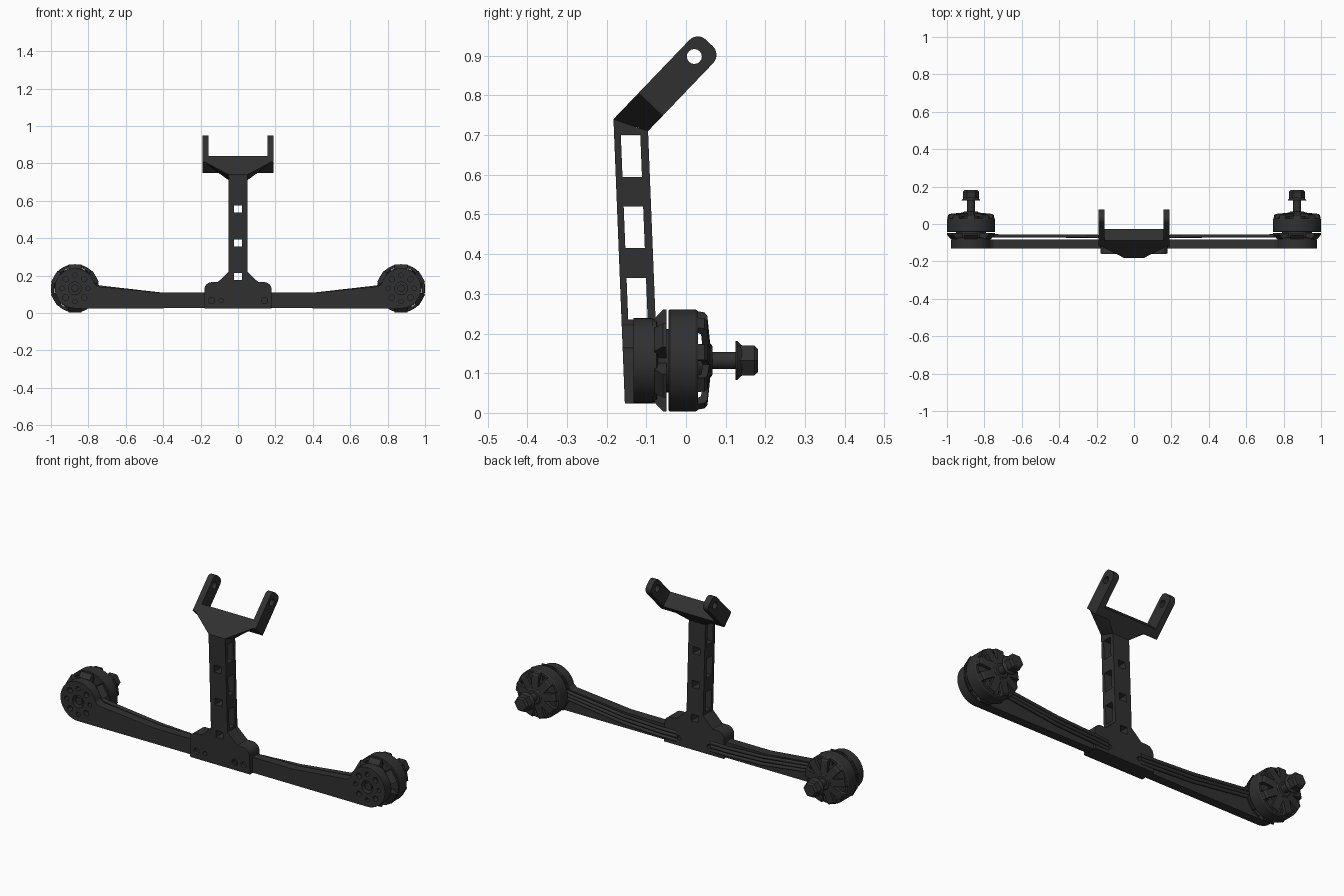
import bpy, bmesh, math
from mathutils import Vector

if "Cube" in bpy.data.objects:
    bpy.data.objects.remove(bpy.data.objects["Cube"])

CX, CZ = 0.872, 0.132          # motor axis (runs along y)


def material(name, v):
    m = bpy.data.materials.new(name)
    m.diffuse_color = (v, v, v, 1)
    m.use_nodes = True
    m.node_tree.nodes["Principled BSDF"].inputs["Base Color"].default_value = m.diffuse_color
    return m


CARBON = material("black_plastic", 0.03)


def prism(bm, pts, a, b, f):
    """Extrude a 2D outline from a to b; f maps (p, q, t) to 3D."""
    lo = [bm.verts.new(f(p, q, a)) for p, q in pts]
    hi = [bm.verts.new(f(p, q, b)) for p, q in pts]
    n = len(pts)
    bm.faces.new(lo)
    bm.faces.new(hi[::-1])
    for i in range(n):
        j = (i + 1) % n
        bm.faces.new((lo[j], lo[i], hi[i], hi[j]))


def arc(cx, cy, r, a0, a1, n):
    return [(cx + r * math.cos(math.radians(a0 + (a1 - a0) * i / n)),
             cy + r * math.sin(math.radians(a0 + (a1 - a0) * i / n))) for i in range(n + 1)]


def circle(cx, cy, r, n=16):
    return arc(cx, cy, r, 0, 360, n)[:-1]


def rect(p0, p1, q0, q1):
    return [(p0, q0), (p1, q0), (p1, q1), (p0, q1)]


def front(p, q, t):             # outline in x-z, depth along y
    return Vector((p, t, q))


def side(p, q, t):              # outline in y-z, depth along x
    return Vector((t, p, q))


def lathe(bm, profile, seg=40):
    """Spin (radius, y) points round the motor axis."""
    b2 = bmesh.new()
    vs = [b2.verts.new((CX + r, y, CZ)) for r, y in profile]
    es = [b2.edges.new(e) for e in zip(vs, vs[1:])]
    bmesh.ops.spin(b2, geom=vs + es, cent=(CX, 0, CZ), axis=(0, 1, 0),
                   angle=math.tau, steps=seg, use_merge=True)
    bmesh.ops.remove_doubles(b2, verts=b2.verts[:], dist=1e-5)
    me = bpy.data.meshes.new("tmp")
    b2.to_mesh(me)
    b2.free()
    bm.from_mesh(me)
    bpy.data.meshes.remove(me)


def make(name, bm, cutter=None, mirror=False):
    def link(nm, b):
        bmesh.ops.recalc_face_normals(b, faces=b.faces[:])
        me = bpy.data.meshes.new(nm)
        b.to_mesh(me)
        b.free()
        o = bpy.data.objects.new(nm, me)
        bpy.context.collection.objects.link(o)
        return o
    ob = link(name, bm)
    if cutter:
        c = link("cutter", cutter)
        mod = ob.modifiers.new("cut", 'BOOLEAN')
        mod.operation, mod.solver, mod.object = 'DIFFERENCE', 'EXACT', c
        bpy.context.view_layer.update()
        ev = ob.evaluated_get(bpy.context.evaluated_depsgraph_get())
        me = bpy.data.meshes.new_from_object(ev)
        ob.modifiers.clear()
        ob.data = me
        bpy.data.objects.remove(c)
    ob.data.materials.clear()
    ob.data.materials.append(CARBON)
    ob.data.shade_smooth()
    ob.data.set_sharp_from_angle(angle=math.radians(30))
    if mirror:
        ob.modifiers.new("mirror", 'MIRROR')
    return ob


# Arm with round motor mount
bm, cut = bmesh.new(), bmesh.new()
outline = [(0.02, 0.026)] + arc(CX, CZ, 0.107, -90, 167, 30) + [(0.75, 0.142), (0.42, 0.11), (0.02, 0.11)]
prism(bm, outline, -0.132, -0.084, front)
for i in range(8):
    a = i * math.tau / 8
    prism(cut, circle(CX + 0.07 * math.cos(a), CZ + 0.07 * math.sin(a), 0.015 if i % 2 else 0.012, 12),
          -0.15, -0.105, front)
prism(cut, circle(CX, CZ, 0.034, 20), -0.15, -0.10, front)
make("arm", bm, cut, True)

# Motor base: core with four flared legs, and shaft end in the mount
bm = bmesh.new()
lathe(bm, [(0, -0.086), (0.105, -0.086), (0.105, -0.074), (0.08, -0.07), (0.08, -0.04), (0, -0.04)])
leg = [(0.04, -0.08), (0.105, -0.08), (0.128, -0.058), (0.128, -0.049), (0.04, -0.049)]


def radial(a):
    def f(r, y, t):
        return Vector((CX + r * math.cos(a) - t * math.sin(a), y, CZ + r * math.sin(a) + t * math.cos(a)))
    return f


for i in range(6):
    prism(bm, leg, -0.034, 0.034, radial(math.pi / 6 + i * math.tau / 6))
lathe(bm, [(0, -0.125), (0.02, -0.125), (0.02, -0.08), (0, -0.08)], 16)
make("motor_base", bm, None, True)

# Stator: ring of coils around a core
bm = bmesh.new()
lathe(bm, [(0, -0.045), (0.06, -0.045), (0.06, 0.02), (0, 0.02)], 24)
for i in range(12):
    prism(bm, rect(0.05, 0.11, -0.042, 0.018), -0.02, 0.02, radial(i * math.tau / 12))
make("stator", bm, None, True)

# Motor bell: outer ring, bent spokes and hub
bm = bmesh.new()
lathe(bm, [(0.113, -0.044), (0.126, -0.044), (0.129, -0.04), (0.129, 0.024), (0.125, 0.03),
           (0.113, 0.03), (0.113, -0.044)], 48)
spoke = [(0.126, 0.02), (0.121, 0.047), (0.112, 0.054), (0.03, 0.062), (0.03, 0.044), (0.103, 0.038), (0.112, 0.02)]
for i in range(9):
    prism(bm, spoke, -0.02, 0.02, radial(math.pi / 2 + i * math.tau / 9))
lathe(bm, [(0, 0.01), (0.042, 0.01), (0.042, 0.062), (0.036, 0.067), (0, 0.067)], 24)
make("motor_bell", bm, None, True)

# Shaft and flanged hexagonal nut
bm = bmesh.new()
lathe(bm, [(0, 0.05), (0.022, 0.05), (0.022, 0.13), (0, 0.13)], 20)
lathe(bm, [(0, 0.125), (0.049, 0.125), (0.049, 0.129), (0.038, 0.141), (0, 0.141)], 24)
lathe(bm, [(0, 0.136), (0.043, 0.136), (0.043, 0.172), (0.034, 0.181), (0, 0.181)], 6)
make("shaft_nut", bm, None, True)

# Three motor wires running behind each arm
for k in range(3):
    cu = bpy.data.curves.new("motor_wire", 'CURVE')
    cu.dimensions, cu.bevel_depth, cu.bevel_resolution = '3D', 0.009, 2
    sp = cu.splines.new('POLY')
    path = [(0.1, -0.072, 0.05 + 0.02 * k), (0.2, -0.066, 0.052 + 0.02 * k), (0.42, -0.064, 0.062 + 0.02 * k),
            (0.72, -0.064, 0.1 + 0.018 * k), (0.81, -0.06, 0.11 + 0.02 * k)]
    sp.points.add(len(path) - 1)
    for p, c in zip(sp.points, path):
        p.co = (*c, 1)
    cu.materials.append(CARBON)
    ob = bpy.data.objects.new("motor_wire_%d" % (k + 1), cu)
    bpy.context.collection.objects.link(ob)
    ob.modifiers.new("mirror", 'MIRROR')

# Centre bracket and column in one piece, with windows and bolt holes
half = [(0.18, 0.024)] + arc(0.14, 0.125, 0.04, 0, 90, 8) + [(0.108, 0.165), (0.05, 0.222), (0.05, 0.725)]
bm, cut = bmesh.new(), bmesh.new()
prism(bm, half + [(-x, z) for x, z in reversed(half)], -0.154, -0.068, front)
for z0, z1 in ((0.235, 0.34), (0.415, 0.52), (0.595, 0.70)):
    prism(cut, rect(-0.137, -0.088, z0, z1), -0.1, 0.1, side)
for z in (0.195, 0.375, 0.557):
    prism(cut, rect(-0.021, 0.021, z - 0.019, z + 0.019), -0.3, 0.1, front)
for s in (1, -1):
    prism(cut, circle(0.142 * s, 0.067, 0.016), -0.2, -0.136, front)
    prism(cut, circle(0.09 * s, 0.067, 0.012), -0.2, 0, front)
    prism(cut, circle(0.09 * s, 0.067, 0.018), -0.2, -0.146, front)
post = make("column_bracket", bm, cut)
for v in post.data.vertices:    # lean the column forward, slant its top
    if v.co.z > 0.71:
        v.co.z = 0.74 if v.co.y < -0.1 else 0.71
    v.co.y -= 0.04 * (v.co.z - 0.02)


# Fork head, built in a frame tilted back 46 degrees
def tilt(u, v, x):
    return Vector((x, -0.183 + 0.69 * u + 0.72 * v, 0.74 + 0.72 * u - 0.69 * v))


bm = bmesh.new()
pts = [tilt(u, v, s * x) for s in (1, -1) for x, u, v in
       ((0.05, 0, 0), (0.05, 0.039, 0.084), (0.18, 0.096, 0), (0.107, 0.096, 0.084))]
bmesh.ops.convex_hull(bm, input=[bm.verts.new(p) for p in pts])
make("fork_neck", bm)

bm = bmesh.new()
prism(bm, rect(0.092, 0.137, 0, 0.084), -0.17, 0.17, tilt)
make("fork_beam", bm)

bm, cut = bmesh.new(), bmesh.new()
prong = [(0.092, 0)] + arc(0.277, 0.03, 0.03, -90, 0, 6) + arc(0.277, 0.054, 0.03, 0, 90, 6) + [(0.092, 0.084)]
prism(bm, prong, 0.157, 0.19, tilt)
prism(cut, circle(0.256, 0.038, 0.019), 0.1, 0.3, tilt)
make("fork_prong", bm, cut, True)
